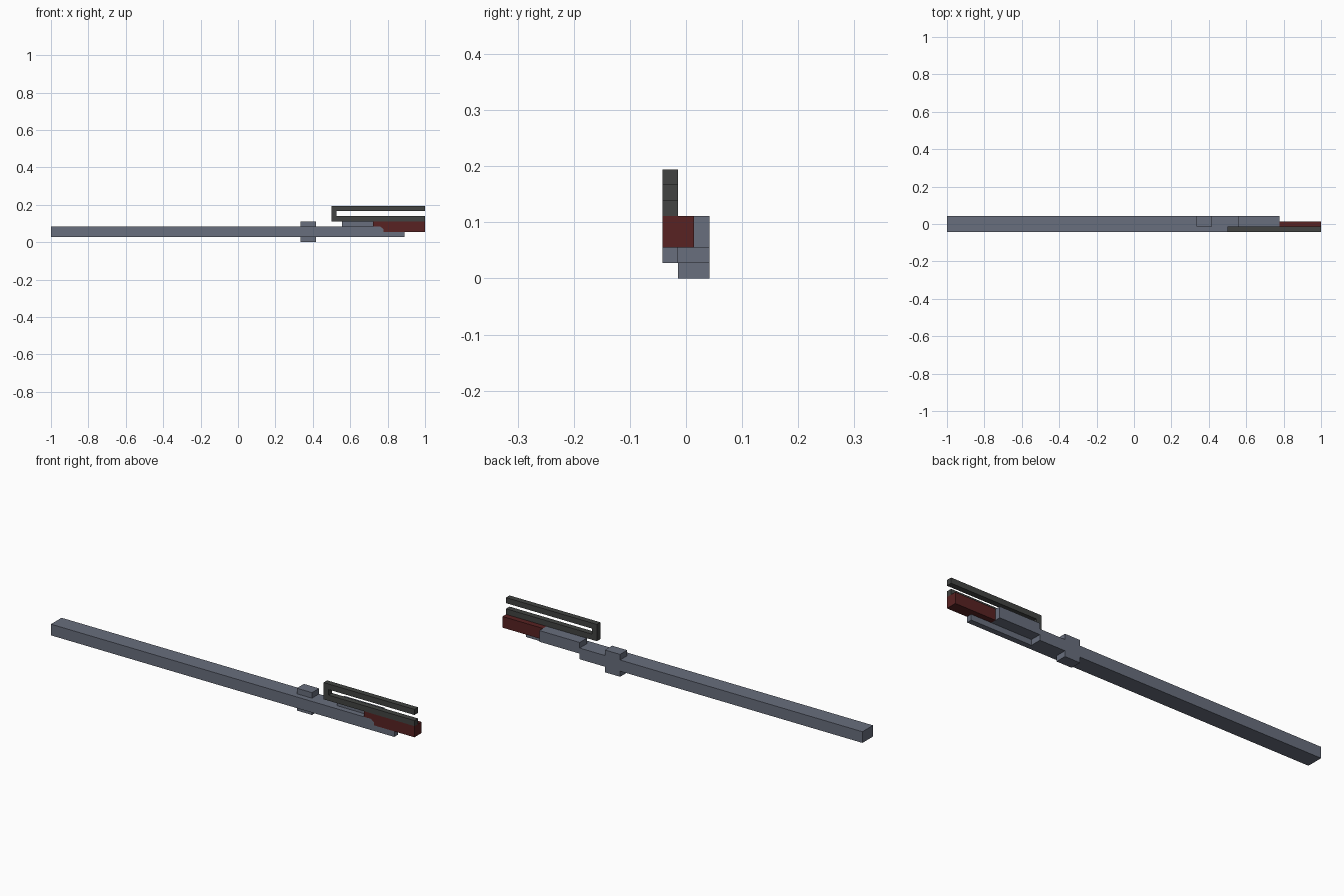
import bpy
import bmesh

cube = bpy.data.objects.get("Cube")
if cube:
    bpy.data.objects.remove(cube, do_unlink=True)

U = 1 / 36  # grid unit: the model is 72 units long


def make_material(name, rgb):
    mat = bpy.data.materials.new(name)
    mat.use_nodes = True
    colour = (*rgb, 1.0)
    mat.diffuse_color = colour
    bsdf = next(n for n in mat.node_tree.nodes if n.type == "BSDF_PRINCIPLED")
    bsdf.inputs["Base Color"].default_value = colour
    return mat


STEEL = make_material("blue grey", (0.138, 0.156, 0.205))
DARK = make_material("dark grey", (0.054, 0.057, 0.054))
RED = make_material("dark red", (0.098, 0.016, 0.016))


def extrude_profile(name, profile, y0, y1, mat):
    """Extrude an x-z outline (in grid units) from y0 to y1."""
    bm = bmesh.new()
    face = bm.faces.new([bm.verts.new((x * U, y0 * U, z * U)) for x, z in profile])
    ext = bmesh.ops.extrude_face_region(bm, geom=[face])
    verts = [g for g in ext["geom"] if isinstance(g, bmesh.types.BMVert)]
    bmesh.ops.translate(bm, verts=verts, vec=(0, (y1 - y0) * U, 0))
    bmesh.ops.recalc_face_normals(bm, faces=bm.faces)
    mesh = bpy.data.meshes.new(name)
    bm.to_mesh(mesh)
    bm.free()
    mesh.materials.append(mat)
    obj = bpy.data.objects.new(name, mesh)
    bpy.context.collection.objects.link(obj)
    return obj


def box(name, x0, x1, y0, y1, z0, z1, mat):
    return extrude_profile(name, [(x0, z0), (x1, z0), (x1, z1), (x0, z1)], y0, y1, mat)


FRONT, INNER, BACK = -1.5, -0.5, 1.5

# Long beam with its cross guard, above and below
box("beam", -36, 20, FRONT, BACK, 1, 3, STEEL)
box("guard_upper", 12, 15, INNER, BACK, 3, 4, STEEL)
box("guard_lower", 12, 15, INNER, BACK, 0, 1, STEEL)

# Front rail, stepping down under the red tip, and the raised block behind it
extrude_profile("front_rail",
                [(20, 1), (32, 1), (32, 2), (28, 2), (28, 2.5), (27.4, 3), (20, 3)],
                FRONT, INNER, STEEL)
box("raised_block", 20, 28, INNER, BACK, 2, 4, STEEL)

# Red tip: a front cheek fitted over the rail and a core behind it
extrude_profile("tip_cheek",
                [(28, 2), (36, 2), (36, 4), (26, 4), (26, 3), (27.4, 3), (28, 2.5)],
                FRONT, INNER, RED)
box("tip_core", 28, 36, INNER, 0.5, 2, 4, RED)

# Dark open loop on top of the tip
extrude_profile("top_loop",
                [(18, 4), (36, 4), (36, 5), (19, 5), (19, 6), (36, 6), (36, 7), (18, 7)],
                FRONT, INNER, DARK)
